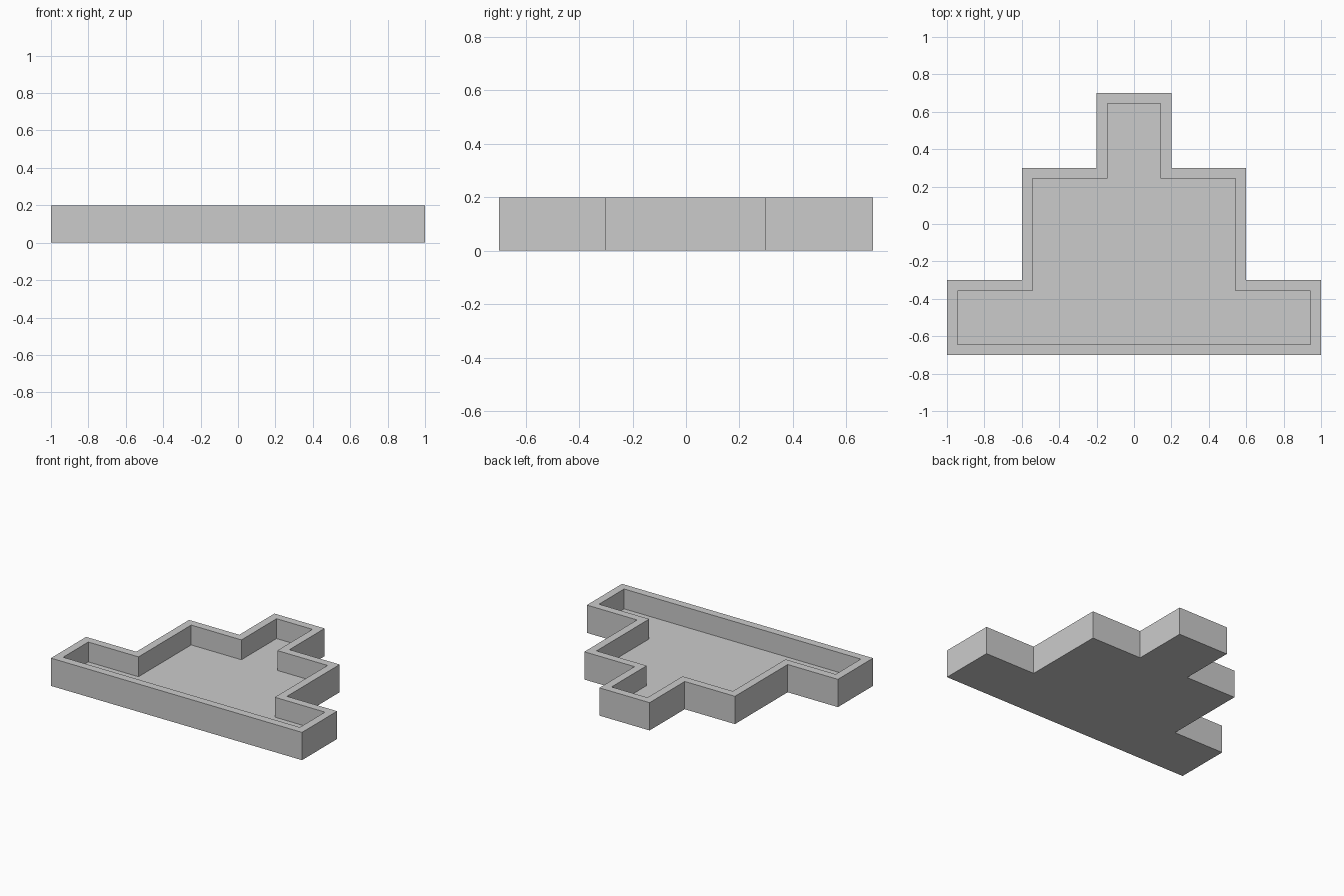
import bpy
import bmesh

CELL = 0.4
HEIGHT = 0.2
WALL = 0.057
FLOOR = 0.057

if "Cube" in bpy.data.objects:
    bpy.data.objects.remove(bpy.data.objects["Cube"], do_unlink=True)

# Plain grey material
grey = bpy.data.materials.new("plain grey")
grey.use_nodes = True
colour = (0.6, 0.6, 0.6, 1.0)
grey.diffuse_color = colour
grey.node_tree.nodes["Principled BSDF"].inputs["Base Color"].default_value = colour

# Stepped outline: right half from front to back, then its mirror image
right_half = [(1.0, -0.7), (1.0, -0.7 + CELL), (0.6, -0.7 + CELL),
              (0.6, 0.7 - CELL), (0.2, 0.7 - CELL), (0.2, 0.7)]
outline = right_half + [(-x, y) for x, y in reversed(right_half)]

bm = bmesh.new()
base = bm.faces.new([bm.verts.new((x, y, 0)) for x, y in outline])

# Outer walls
result = bmesh.ops.extrude_face_region(bm, geom=[base])["geom"]
bmesh.ops.translate(bm, vec=(0, 0, HEIGHT),
                    verts=[g for g in result if isinstance(g, bmesh.types.BMVert)])
bmesh.ops.recalc_face_normals(bm, faces=bm.faces[:])

# Rim, then the sunken floor
top = max(bm.faces, key=lambda f: f.calc_center_median().z)
bmesh.ops.inset_region(bm, faces=[top], thickness=WALL,
                       use_even_offset=True, use_boundary=True)
floor = bmesh.ops.extrude_discrete_faces(bm, faces=[top])["faces"][0]
bmesh.ops.translate(bm, vec=(0, 0, FLOOR - HEIGHT), verts=floor.verts[:])
bmesh.ops.recalc_face_normals(bm, faces=bm.faces[:])

mesh = bpy.data.meshes.new("stepped_tray")
bm.to_mesh(mesh)
bm.free()
mesh.materials.append(grey)
tray = bpy.data.objects.new("stepped_tray", mesh)
bpy.context.collection.objects.link(tray)
